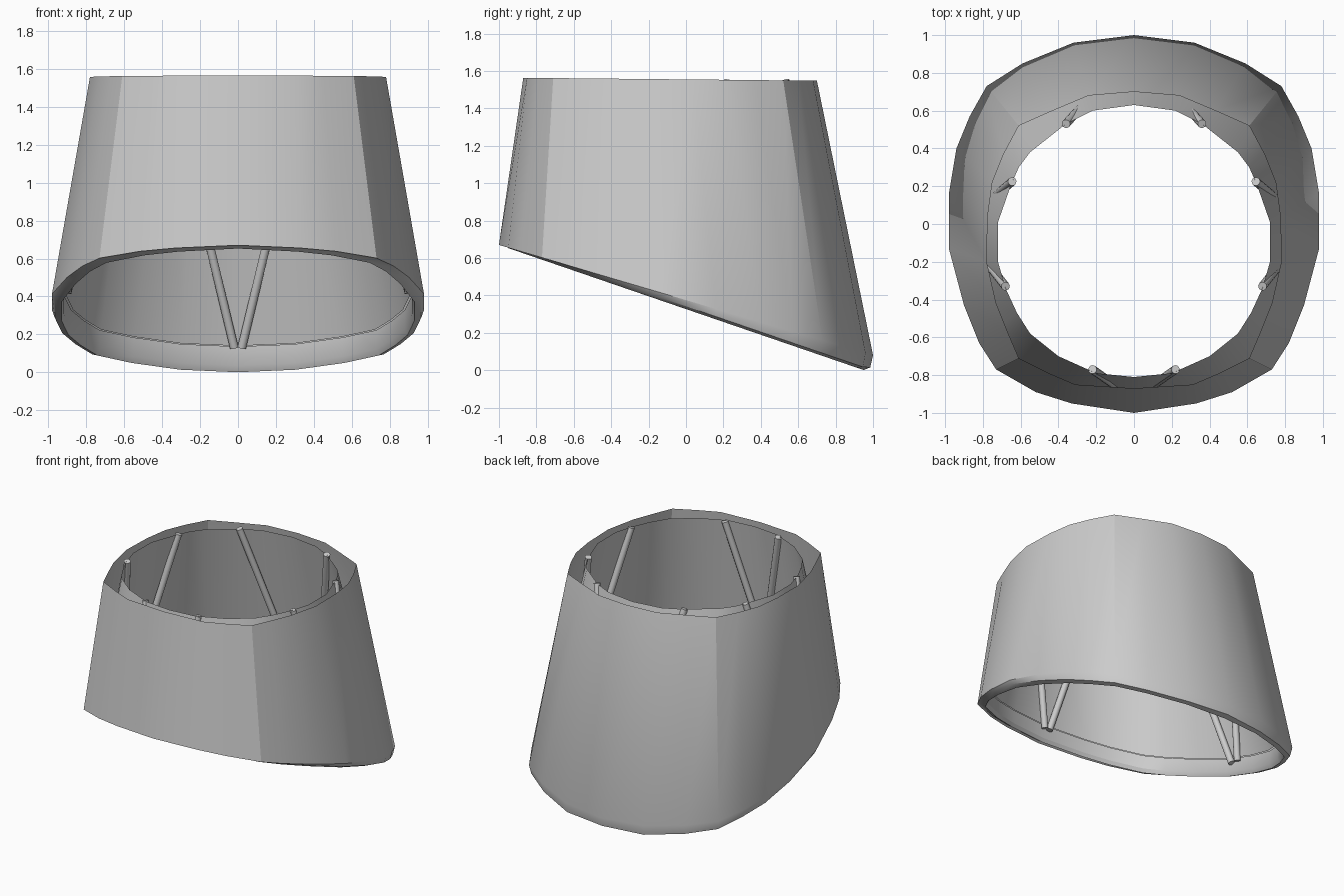
import bpy
import bmesh
import math
from mathutils import Vector

old = bpy.data.objects.get("Cube")
if old:
    bpy.data.objects.remove(old, do_unlink=True)

# Single grey finish
grey = bpy.data.materials.new("light_grey")
grey.use_nodes = True
grey.diffuse_color = (0.6, 0.6, 0.6, 1)
grey.node_tree.nodes["Principled BSDF"].inputs["Base Color"].default_value = (0.6, 0.6, 0.6, 1)

# Half outlines, from back centre round the left to front centre
HEM = [(0, 1), (.32, .96), (.59, .85), (.78, .73), (.87, .57), (.94, .40), (.98, .16),
       (.98, -.13), (.90, -.43), (.82, -.63), (.73, -.77), (.52, -.89), (.33, -.95), (0, -1)]
TOP = [(0, .70), (.24, .68), (.43, .60), (.61, .52), (.69, .37), (.75, .22), (.775, .04),
       (.78, -.20), (.73, -.42), (.67, -.57), (.61, -.71), (.45, -.79), (.31, -.85), (0, -.87)]
LINER_TOP = [(0, .63), (.22, .60), (.36, .53), (.55, .38), (.61, .30), (.65, .21), (.72, .01),
             (.72, -.20), (.68, -.34), (.62, -.47), (.55, -.58), (.40, -.70), (.20, -.79), (0, -.81)]


def hem_z(y):
    """Height of the slanted bottom plane."""
    return max(0.0, 0.327 - 0.343 * y)


def ring(half, height, scale=1.0):
    """Mirror a half outline into a closed ring and give each point a height."""
    full = half + [(-x, y) for x, y in half[-2:0:-1]]
    return [Vector((x * scale, y * scale, height(y * scale))) for x, y in full]


def finish(obj, angle):
    obj.data.materials.append(grey)
    bpy.ops.object.select_all(action='DESELECT')
    obj.select_set(True)
    bpy.context.view_layer.objects.active = obj
    bpy.ops.object.shade_smooth_by_angle(angle=math.radians(angle))


def loft(name, rings):
    """Open shell bridging a list of equal rings, running downwards."""
    bm = bmesh.new()
    loops = [[bm.verts.new(p) for p in r] for r in rings]
    n = len(loops[0])
    for upper, lower in zip(loops, loops[1:]):
        for i in range(n):
            j = (i + 1) % n
            bm.faces.new((upper[i], upper[j], lower[j], lower[i]))
    mesh = bpy.data.meshes.new(name)
    bm.to_mesh(mesh)
    bm.free()
    obj = bpy.data.objects.new(name, mesh)
    bpy.context.collection.objects.link(obj)
    finish(obj, 30)


def strut(name, a, b, radius=0.023):
    a, b = Vector(a), Vector(b)
    axis = b - a
    bpy.ops.mesh.primitive_cylinder_add(vertices=12, radius=radius, depth=axis.length,
                                        location=(a + b) / 2)
    obj = bpy.context.object
    obj.name = name
    obj.rotation_mode = 'QUATERNION'
    obj.rotation_quaternion = axis.to_track_quat('Z', 'Y')
    finish(obj, 40)


# Outer shell with a rolled lower lip turning back up inside
loft("outer_shell", [
    ring(TOP, lambda y: 1.555 - 0.01 * y),
    ring(HEM, lambda y: 0.375 - 0.295 * y),
    ring(HEM, lambda y: hem_z(y) + 0.015, 0.985),
    ring(HEM, hem_z, 0.95),
    ring(HEM, lambda y: hem_z(y) + 0.03, 0.935),
    ring(HEM, lambda y: hem_z(y) + 0.13, 0.935),
])

# Inner liner
loft("inner_liner", [
    ring(LINER_TOP, lambda y: 1.55 - 0.005 * y),
    ring(HEM, lambda y: hem_z(y) + 0.13, 0.925),
])

# Four V-shaped pairs of struts lying along the liner
for side, label in ((1, "left"), (-1, "right")):
    strut("back_strut_" + label, (side * .02, .91, .13), (side * .36, .53, 1.55))
    strut("front_strut_" + label, (side * .02, -.91, .74), (side * .22, -.77, 1.55))
    strut("side_strut_back_" + label, (side * .90, .01, .42), (side * .645, .225, 1.55))
    strut("side_strut_front_" + label, (side * .90, -.05, .43), (side * .68, -.33, 1.55))
